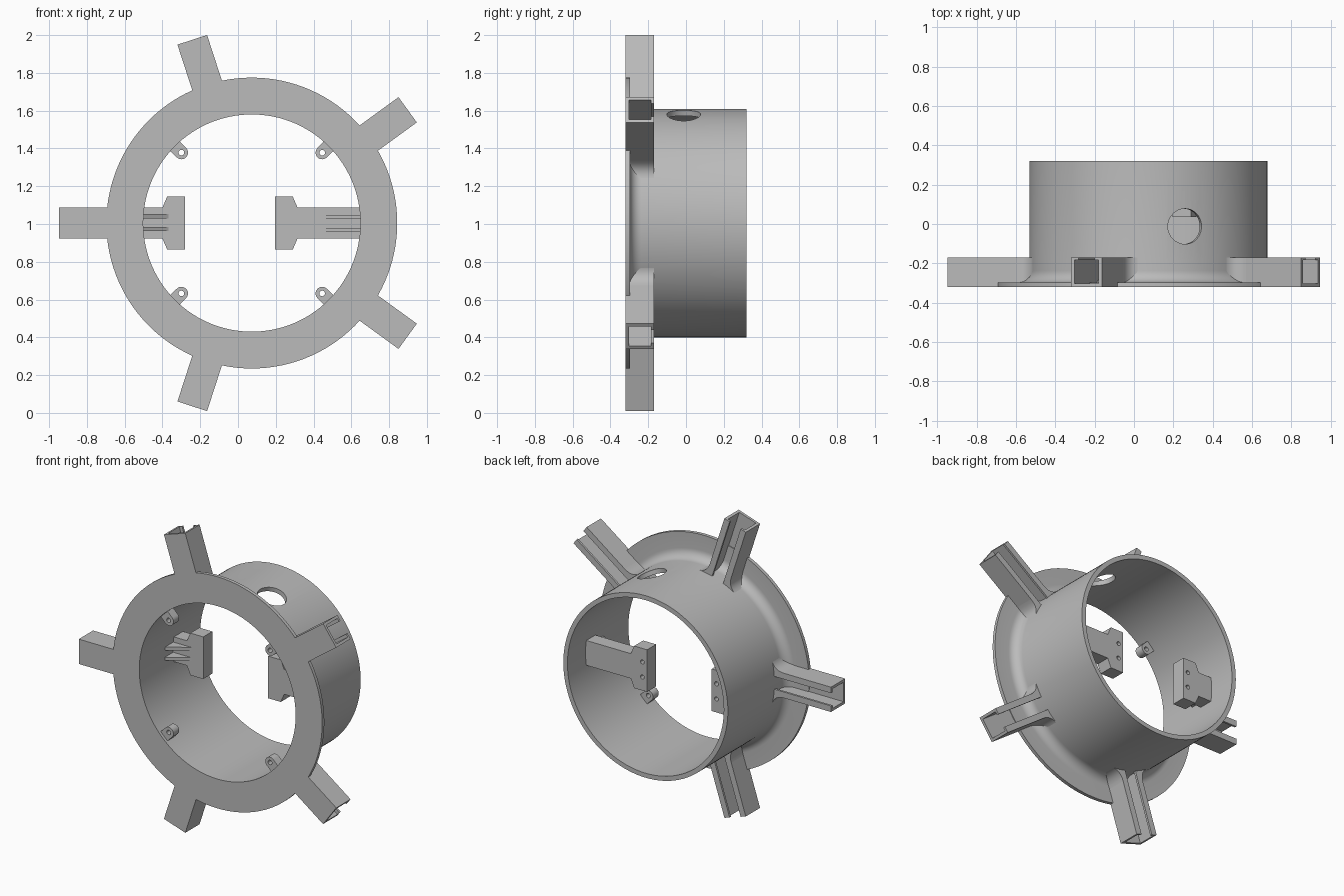
import bpy, bmesh, math
from mathutils import Vector

cube = bpy.data.objects.get("Cube")
if cube:
    bpy.data.objects.remove(cube, do_unlink=True)

CX, CZ = 0.073, 1.005          # ring axis
FRONT, BACK = -0.32, 0.32
R_IN, R_TUBE, R_FLANGE, R_ARM = 0.575, 0.605, 0.77, 1.02
HALF = 0.0825                  # half width of arms and bracket stems
ARM_BACK = -0.17

grey = bpy.data.materials.new("plain grey")
grey.use_nodes = True
grey.diffuse_color = (0.5, 0.5, 0.5, 1)
grey.node_tree.nodes["Principled BSDF"].inputs["Base Color"].default_value = (0.5, 0.5, 0.5, 1)


def place(u, v, y, a):
    """Radial u, tangential v, depth y at angle a around the ring axis."""
    c, s = math.cos(a), math.sin(a)
    return Vector((CX + u * c - v * s, y, CZ + u * s + v * c))


def finish(name, bm):
    bmesh.ops.recalc_face_normals(bm, faces=bm.faces)
    mesh = bpy.data.meshes.new(name)
    bm.to_mesh(mesh)
    bm.free()
    obj = bpy.data.objects.new(name, mesh)
    bpy.context.collection.objects.link(obj)
    mesh.materials.append(grey)
    return obj


def activate(obj):
    bpy.ops.object.select_all(action='DESELECT')
    obj.select_set(True)
    bpy.context.view_layer.objects.active = obj


def prism(name, start, end):
    """Solid between two matching outlines."""
    bm = bmesh.new()
    a = [bm.verts.new(p) for p in start]
    b = [bm.verts.new(p) for p in end]
    n = len(a)
    bm.faces.new(a)
    bm.faces.new(b[::-1])
    for i in range(n):
        j = (i + 1) % n
        bm.faces.new((a[i], b[i], b[j], a[j]))
    return finish(name, bm)


def plate(name, outline, y0, y1, a=0):
    """Outline in the ring plane, thick in y."""
    return prism(name, [place(u, v, y0, a) for u, v in outline],
                 [place(u, v, y1, a) for u, v in outline])


def circle(u, v, r, n):
    return [(u + r * math.cos(math.tau * i / n), v + r * math.sin(math.tau * i / n))
            for i in range(n)]


def cut(obj, cutter):
    cutter.hide_render = True
    mod = obj.modifiers.new("hole", 'BOOLEAN')
    mod.object, mod.operation, mod.solver = cutter, 'DIFFERENCE', 'EXACT'
    activate(obj)
    bpy.ops.object.modifier_apply(modifier=mod.name)
    bpy.data.objects.remove(cutter, do_unlink=True)


def smooth(obj):
    activate(obj)
    bpy.ops.object.shade_smooth_by_angle(angle=math.radians(30))


# Tube and flange: one lathed profile with a fillet between them
FIL, PLATE = 0.06, -0.297
profile = [(R_IN, FRONT), (R_FLANGE, FRONT), (R_FLANGE, PLATE)]
for i in range(9):
    t = i / 8 * math.pi / 2
    profile.append((R_TUBE + FIL * (1 - math.sin(t)), PLATE + FIL * (1 - math.cos(t))))
profile += [(R_TUBE, BACK), (R_IN, BACK)]
bm = bmesh.new()
SEG = 120
rings = [[bm.verts.new(place(r, 0, y, math.tau * k / SEG)) for r, y in profile]
         for k in range(SEG)]
for k in range(SEG):
    p, q = rings[k], rings[(k + 1) % SEG]
    for i in range(len(profile)):
        j = (i + 1) % len(profile)
        bm.faces.new((p[i], p[j], q[j], q[i]))
body = finish("tube_with_flange", bm)

# Round hole through the tube wall
A = math.radians(72)
hole = circle(0, -0.012, 0.09, 40)
cut(body, prism("hole_cutter", [place(0.4, v, y, A) for v, y in hole],
                [place(0.8, v, y, A) for v, y in hole]))
smooth(body)

# Five lipped channel arms, open to the back and at the end
WALL, LIP, LIP_T = 0.018, 0.04, 0.014
half_section = [(HALF, FRONT), (HALF, ARM_BACK), (HALF - LIP, ARM_BACK),
                (HALF - LIP, ARM_BACK - LIP_T), (HALF - WALL, ARM_BACK - LIP_T),
                (HALF - WALL, FRONT + WALL)]
section = half_section + [(-v, y) for v, y in reversed(half_section)]
# Concave web where an arm meets the tube
WEB = 0.07
web = [(0.583, HALF - 0.01), (R_TUBE + WEB, HALF - 0.01)]
p0 = Vector((R_TUBE + WEB, HALF))
p1 = Vector((R_TUBE - 0.005, HALF))
p2 = Vector((0.584, HALF + WEB))
for i in range(9):
    t = i / 8
    web.append(tuple(p0 * (1 - t) ** 2 + p1 * 2 * t * (1 - t) + p2 * t * t))
for k in range(5):
    a = math.radians(36 + 72 * k)
    prism(f"arm_{k + 1}", [place(0.59, v, y, a) for v, y in section],
          [place(R_ARM, v, y, a) for v, y in section])
    for side in (1, -1):
        w = plate(f"arm_web_{k + 1}_{'a' if side > 0 else 'b'}",
                  [(u, side * v) for u, v in web], FRONT + 0.01, ARM_BACK, a)
        smooth(w)

# Four screw bosses just inside the front opening
B_U, B_R = 0.527, 0.035
boss = [(0.585, B_R)]
for i in range(13):
    t = math.pi / 2 + math.pi * i / 12
    boss.append((B_U + B_R * math.cos(t), B_R * math.sin(t)))
boss.append((0.585, -B_R))
for k in range(4):
    a = math.radians(45 + 90 * k)
    b = plate(f"screw_boss_{k + 1}", boss, -0.3, -0.24, a)
    cut(b, plate("boss_cutter", circle(B_U, 0, 0.015, 16), -0.4, -0.1, a))
    smooth(b)

# Two T-shaped brackets on the inner wall, with gusset fins in front
Y0, Y1 = 0.035, 0.13
for name, tip, fin_end, a in (("left", 0.122, 0.362, 0), ("right", 0.353, 0.433, math.pi)):
    upper = [(0.585, HALF), (tip + 0.12, HALF), (tip + 0.095, 0.14), (tip, 0.14)]
    outline = upper + [(u, -v) for u, v in reversed(upper)]
    bracket = plate(f"{name}_bracket", outline, Y0, Y1, a)
    for v in (-0.05, 0.05):
        cut(bracket, plate("bracket_cutter", circle(tip + 0.035, v, 0.014, 16), 0.07, 0.2, a))
    smooth(bracket)
    fin = [(0.585, Y0 + 0.005), (0.585, -0.05), (0.57, -0.05), (fin_end, Y0 + 0.005)]
    for i, v in enumerate((-0.036, 0.032)):
        prism(f"{name}_bracket_fin_{i + 1}", [place(u, v - 0.011, y, a) for u, y in fin],
              [place(u, v + 0.011, y, a) for u, y in fin])
